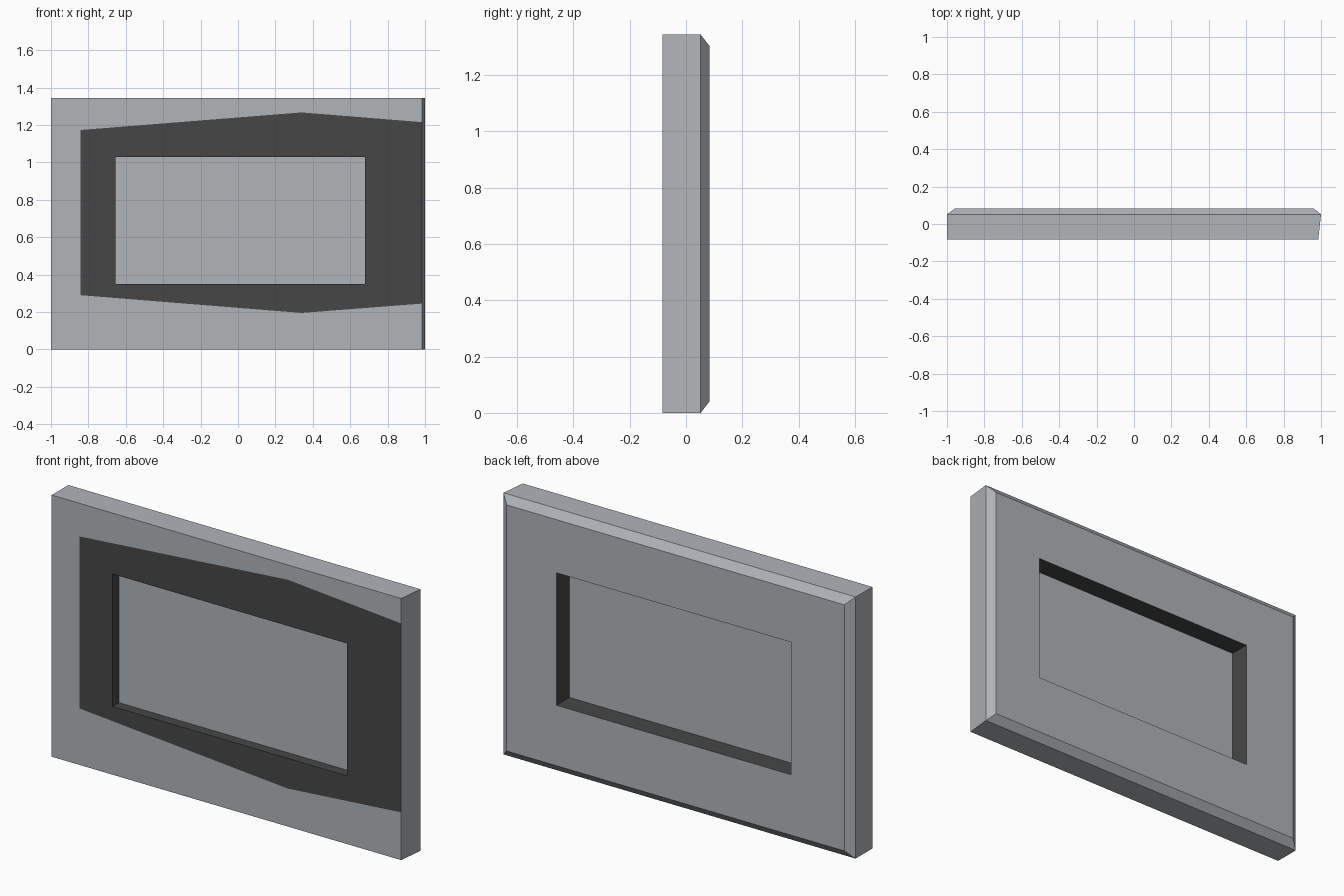
import bpy, bmesh

if "Cube" in bpy.data.objects:
    bpy.data.objects.remove(bpy.data.objects["Cube"])


def material(name, color):
    m = bpy.data.materials.new(name)
    m.diffuse_color = (*color, 1)
    m.use_nodes = True
    m.node_tree.nodes["Principled BSDF"].inputs["Base Color"].default_value = m.diffuse_color
    return m


grey = material("light_grey", (0.44, 0.46, 0.485))
dark = material("dark_grey", (0.062, 0.062, 0.062))
H = 1.343
XM = 0.34                                   # column where the dark border is widest


def loop(bm, y, x0, x1, left, mid, right):
    """Six-point ring; left/mid/right are (low z, high z) pairs."""
    cols = [(x0, left), (XM, mid), (x1, right)]
    pts = [(x, z[0]) for x, z in cols] + [(x, z[1]) for x, z in reversed(cols)]
    return [bm.verts.new((x, y, z)) for x, z in pts]


def make_object(name, bm, mats):
    bmesh.ops.recalc_face_normals(bm, faces=bm.faces)
    me = bpy.data.meshes.new(name)
    bm.to_mesh(me)
    bm.free()
    for m in mats:
        me.materials.append(m)
    ob = bpy.data.objects.new(name, me)
    bpy.context.collection.objects.link(ob)
    return ob


# frame: rings swept from the front opening, round the outside, to the back opening
bm = bmesh.new()
hole, full, bevel = (0.35, 1.03), (0, H), (0.04, H - 0.04)
rings = [
    loop(bm, -0.083, -0.655, 0.678, hole, hole, hole),
    loop(bm, -0.083, -0.843, 0.984, (0.29, 1.173), (0.195, 1.267), (0.245, 1.215)),
    loop(bm, -0.083, -1.0, 0.985, full, full, full),
    loop(bm, 0.052, -1.0, 1.0, full, full, full),
    loop(bm, 0.083, -0.957, 0.96, bevel, bevel, bevel),
    loop(bm, 0.083, -0.655, 0.678, hole, hole, hole),
]
for k in range(len(rings)):
    a, b = rings[k], rings[(k + 1) % len(rings)]
    for i in range(6):
        j = (i + 1) % 6
        f = bm.faces.new((a[i], a[j], b[j], b[i]))
        # dark front border and dark walls of the opening
        f.material_index = 1 if k in (0, len(rings) - 1) else 0
make_object("frame", bm, [grey, dark])

# thin pane closing the opening
bm = bmesh.new()
bmesh.ops.create_cube(bm, size=1)
for v in bm.verts:
    v.co = (0.0115 + v.co.x * 1.333, -0.027 + v.co.y * 0.008, 0.69 + v.co.z * 0.68)
make_object("pane", bm, [grey])
